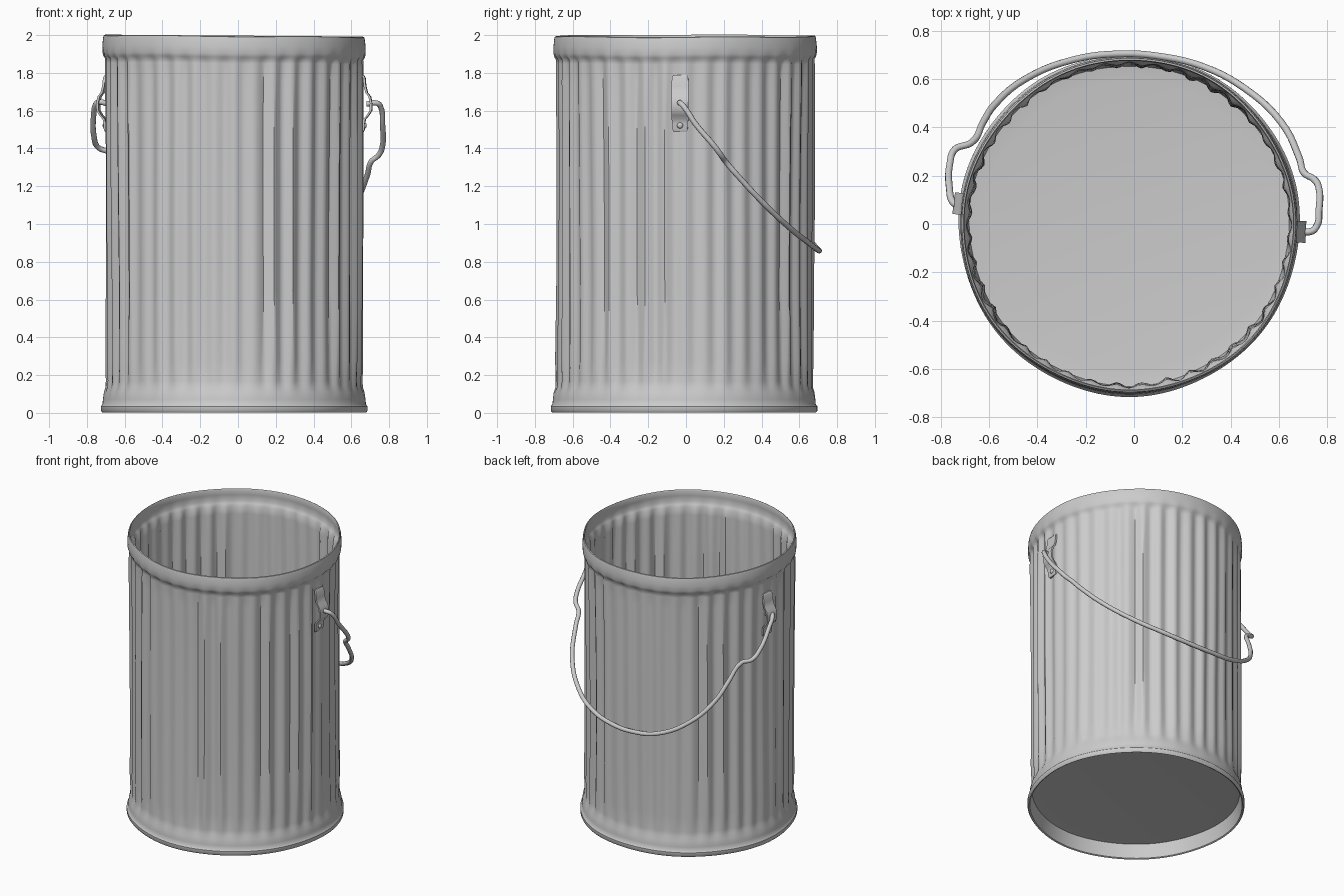
import bpy, bmesh, math, random
from mathutils import Vector

if "Cube" in bpy.data.objects:
    bpy.data.objects.remove(bpy.data.objects["Cube"])

random.seed(4)
CX, CY = -0.02, -0.005          # can axis
RIBS, PER_RIB = 40, 6
rib_depth = [random.uniform(0.6, 1.25) for _ in range(RIBS)]


def finish(name, bm, angle=40):
    bmesh.ops.recalc_face_normals(bm, faces=bm.faces)
    me = bpy.data.meshes.new(name)
    bm.to_mesh(me)
    bm.free()
    ob = bpy.data.objects.new(name, me)
    bpy.context.collection.objects.link(ob)
    bpy.ops.object.select_all(action='DESELECT')
    ob.select_set(True)
    bpy.context.view_layer.objects.active = ob
    bpy.ops.object.shade_smooth_by_angle(angle=math.radians(angle))
    return ob


def lathe(name, profile):
    """Closed revolve of (radius, z, rib amplitude) points; ends sit on the axis."""
    bm = bmesh.new()
    n = RIBS * PER_RIB
    rings = []
    for r, z, amp in profile:
        if r == 0:
            rings.append([bm.verts.new((CX, CY, z))] * n)
            continue
        ring = []
        for i in range(n):
            a = 2 * math.pi * i / n
            wave = math.cos(RIBS * a) * rib_depth[(i + PER_RIB // 2) // PER_RIB % RIBS]
            dent = 0.003 * math.sin(3 * a + 2 * z) + 0.002 * math.sin(7 * a - 3 * z)
            rr = r + amp * wave + dent
            x = rr * math.cos(a)
            tilt = -0.008 * x * z / 2 + 0.002 * math.sin(5 * a) * z / 2
            ring.append(bm.verts.new((CX + x, CY + rr * math.sin(a), z + tilt)))
        rings.append(ring)
    for lo, hi in zip(rings, rings[1:]):
        for i in range(n):
            j = (i + 1) % n
            vs = list(dict.fromkeys((lo[i], lo[j], hi[j], hi[i])))
            if len(vs) > 2:
                bm.faces.new(vs)
    return finish(name, bm)


# Corrugated can: underside, foot ring, outer wall, rolled rim, inner wall, floor
A = 0.011
lathe("can_body", [
    (0, 0.11, 0), (0.60, 0.11, 0), (0.675, 0.105, 0), (0.684, 0.05, 0),
    (0.690, 0.008, 0), (0.699, 0.003, 0), (0.706, 0.012, 0), (0.706, 0.035, 0),
    (0.697, 0.045, 0), (0.695, 0.07, 0), (0.689, 0.11, 0.001), (0.679, 0.135, 0.003),
    (0.675, 0.17, 0.006), (0.674, 0.28, A), (0.672, 0.65, A), (0.673, 1.05, A),
    (0.674, 1.45, A), (0.676, 1.75, A), (0.677, 1.85, 0.009), (0.679, 1.872, 0.006),
    (0.690, 1.885, 0.003), (0.696, 1.905, 0.001), (0.697, 1.94, 0), (0.693, 1.98, 0),
    (0.690, 1.993, 0), (0.684, 1.996, 0), (0.680, 1.988, 0), (0.685, 1.95, 0),
    (0.686, 1.91, 0.001), (0.678, 1.892, 0.003), (0.668, 1.875, 0.007),
    (0.667, 1.82, A), (0.665, 1.45, A), (0.664, 1.05, A), (0.663, 0.65, A),
    (0.664, 0.28, A), (0.665, 0.17, 0.006), (0.662, 0.13, 0), (0.60, 0.122, 0), (0, 0.122, 0)])


def lug(name, angle):
    """Bent strap riveted to the wall with a raised eye for the handle."""
    u = Vector((math.cos(angle), math.sin(angle), 0))
    t = Vector((-u.y, u.x, 0))
    c = Vector((CX, CY, 0))
    path = [(0.685, 1.79, .036), (0.695, 1.775, .043), (0.699, 1.73, .045), (0.708, 1.695, .045),
            (0.724, 1.675, .045), (0.732, 1.64, .045), (0.730, 1.60, .045), (0.715, 1.575, .045),
            (0.697, 1.555, .044), (0.692, 1.53, .042), (0.691, 1.50, .040), (0.686, 1.488, .034)]
    bm = bmesh.new()
    rows = []
    for r, z, w in path:
        rows.append([bm.verts.new(c + u * (r + d) + t * (s * w) + Vector((0, 0, z)))
                     for s, d in ((-1, -.012), (-1, 0), (1, 0), (1, -.012))])
    for p, q in zip(rows, rows[1:]):
        for k in range(4):
            bm.faces.new((p[k], p[(k + 1) % 4], q[(k + 1) % 4], q[k]))
    bm.faces.new(rows[0])
    bm.faces.new(rows[-1])
    finish(name, bm)
    # rivet on the lower tab
    bpy.ops.mesh.primitive_uv_sphere_add(segments=16, ring_count=8, radius=0.016,
                                         location=c + u * 0.691 + Vector((0, 0, 1.522)))
    rivet = bpy.context.object
    rivet.name = name + "_rivet"
    rivet.scale = (0.7, 1, 1)
    rivet.rotation_euler.z = angle
    bpy.ops.object.shade_smooth()


lug("right_lug", math.radians(-2.2))
lug("left_lug", math.radians(172.8))

# Wire bail handle hanging against the back
pts = [(0.680, -0.03, 1.635), (0.735, -0.03, 1.64), (0.755, -0.01, 1.62), (0.765, 0.05, 1.53),
       (0.762, 0.16, 1.40), (0.745, 0.185, 1.365), (0.705, 0.21, 1.33), (0.685, 0.27, 1.26),
       (0.61, 0.42, 1.10), (0.46, 0.56, 0.97), (0.29, 0.65, 0.90), (0.10, 0.695, 0.865),
       (-0.07, 0.704, 0.86), (-0.25, 0.68, 0.885), (-0.45, 0.60, 0.99), (-0.58, 0.49, 1.14),
       (-0.625, 0.42, 1.25), (-0.675, 0.335, 1.375), (-0.74, 0.31, 1.405), (-0.762, 0.25, 1.46),
       (-0.763, 0.14, 1.59), (-0.755, 0.10, 1.63), (-0.74, 0.082, 1.645), (-0.685, 0.08, 1.635)]
cu = bpy.data.curves.new("handle", 'CURVE')
cu.dimensions = '3D'
cu.bevel_depth = 0.0145
cu.bevel_resolution = 3
cu.resolution_u = 5
cu.use_fill_caps = True
sp = cu.splines.new('BEZIER')
sp.bezier_points.add(len(pts) - 1)
for bp, p in zip(sp.bezier_points, pts):
    bp.co = p
    bp.handle_left_type = bp.handle_right_type = 'AUTO'
bpy.context.collection.objects.link(bpy.data.objects.new("handle", cu))
